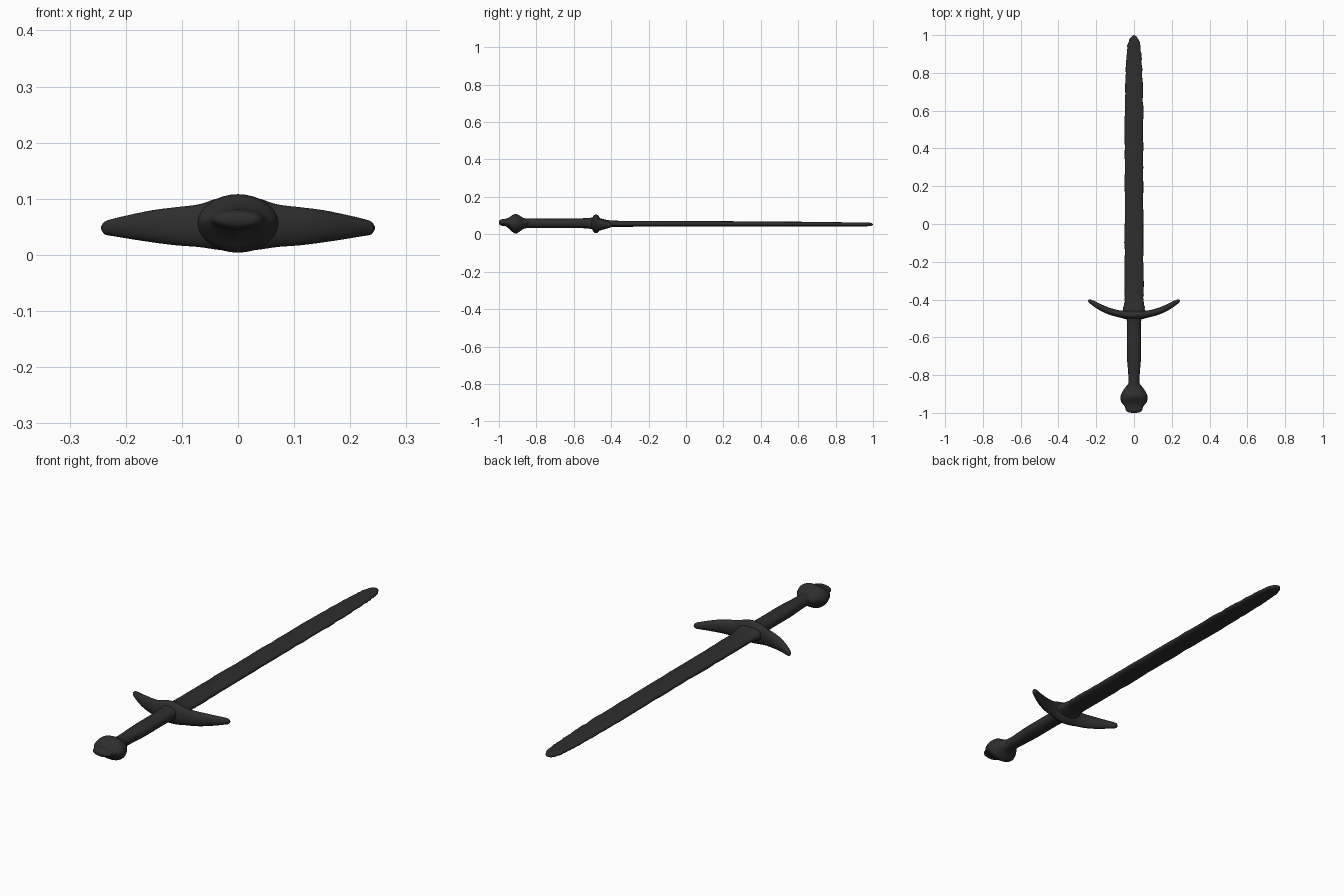
import bpy, bmesh, math, random
from mathutils import Vector

if "Cube" in bpy.data.objects:
    bpy.data.objects.remove(bpy.data.objects["Cube"])

random.seed(4)
dark = bpy.data.materials.new("dark iron")
dark.diffuse_color = (0.027, 0.027, 0.027, 1)
dark.use_nodes = True
dark.node_tree.nodes["Principled BSDF"].inputs["Base Color"].default_value = dark.diffuse_color
dark.roughness = 0.6


def smooth_keys(keys, n):
    """Catmull-Rom interpolation of tuples, n steps per span."""
    vs = [Vector(k) for k in keys]
    out = []
    for i in range(len(vs) - 1):
        a, b, c, d = vs[max(i - 1, 0)], vs[i], vs[i + 1], vs[min(i + 2, len(vs) - 1)]
        for s in range(n):
            t = s / n
            out.append(0.5 * (2 * b + (c - a) * t + (2 * a - 5 * b + 4 * c - d) * t * t
                              + (3 * b - a - 3 * c + d) * t ** 3))
    return out + [vs[-1]]


def loft(name, rings, sides=32, power=1.0):
    """Skin rings of (centre, side axis, half width, half height); height is along z."""
    bm = bmesh.new()
    loops = []
    for centre, axis, w, h in rings:
        loop = []
        for i in range(sides):
            a = 2 * math.pi * i / sides
            c, s = math.cos(a), math.sin(a)
            c, s = [math.copysign(abs(v) ** power, v) for v in (c, s)]
            loop.append(bm.verts.new(centre + axis * (w * c) + Vector((0, 0, h * s))))
        loops.append(loop)
    for p, q in zip(loops, loops[1:]):
        for i in range(sides):
            j = (i + 1) % sides
            bm.faces.new((p[i], p[j], q[j], q[i]))
    bm.faces.new(loops[0])
    bm.faces.new(loops[-1])
    bmesh.ops.recalc_face_normals(bm, faces=bm.faces)
    me = bpy.data.meshes.new(name)
    bm.to_mesh(me)
    bm.free()
    me.materials.append(dark)
    for f in me.polygons:
        f.use_smooth = True
    ob = bpy.data.objects.new(name, me)
    bpy.context.collection.objects.link(ob)
    return ob


def along_y(name, keys, n=6, power=1.0, wobble=0.0):
    """Keys are (y, half width, centre z, half height)."""
    rings = []
    for y, w, z, h in smooth_keys([k for k in keys], n):
        dx = random.uniform(-wobble, wobble)
        w += random.uniform(-wobble, wobble) if w > 0.03 else 0
        rings.append((Vector((dx, y, z)), Vector((1, 0, 0)), max(w, 0.001), max(h, 0.001)))
    return loft(name, rings, power=power)


# Blade: flat, slightly worn edges, rounded tip
along_y("blade", [(-0.49, 0.062, 0.057, 0.034), (-0.45, 0.058, 0.057, 0.026),
                  (-0.41, 0.051, 0.057, 0.018), (-0.34, 0.050, 0.056, 0.016),
                  (-0.1, 0.050, 0.056, 0.015), (0.2, 0.049, 0.056, 0.014),
                  (0.5, 0.049, 0.055, 0.013), (0.72, 0.046, 0.054, 0.012),
                  (0.86, 0.042, 0.053, 0.011), (0.93, 0.036, 0.053, 0.011),
                  (0.97, 0.027, 0.053, 0.010), (0.99, 0.015, 0.053, 0.008),
                  (1.0, 0.003, 0.053, 0.002)], power=0.8, wobble=0.0015)

# Grip
along_y("grip", [(-0.48, 0.042, 0.058, 0.036), (-0.54, 0.037, 0.059, 0.027),
                 (-0.70, 0.037, 0.059, 0.026), (-0.76, 0.033, 0.059, 0.026),
                 (-0.83, 0.029, 0.059, 0.025), (-0.88, 0.035, 0.059, 0.028)], power=0.9)

# Pommel: flared collar with a narrower end knob
along_y("pommel", [(-0.845, 0.030, 0.059, 0.025), (-0.868, 0.048, 0.058, 0.029),
                   (-0.89, 0.063, 0.057, 0.043), (-0.907, 0.070, 0.056, 0.052),
                   (-0.925, 0.072, 0.057, 0.047), (-0.945, 0.066, 0.060, 0.031),
                   (-0.965, 0.050, 0.063, 0.020), (-0.985, 0.043, 0.063, 0.017),
                   (-0.996, 0.032, 0.063, 0.012), (-1.0, 0.012, 0.063, 0.005)])

# Guard: arms sweeping toward the blade; keys are (x, y, z, half depth, half height)
arm = [(0.0, -0.481, 0.056, 0.026, 0.050), (0.035, -0.481, 0.055, 0.024, 0.046),
       (0.07, -0.477, 0.052, 0.019, 0.038), (0.11, -0.468, 0.051, 0.018, 0.034),
       (0.15, -0.454, 0.051, 0.017, 0.029), (0.19, -0.434, 0.050, 0.015, 0.022),
       (0.22, -0.416, 0.049, 0.012, 0.016), (0.236, -0.407, 0.048, 0.009, 0.012),
       (0.243, -0.404, 0.048, 0.003, 0.004)]
full = [(-k[0],) + k[1:] for k in arm[:0:-1]] + arm
samples = smooth_keys(full, 6)
rings = []
for i, k in enumerate(samples):
    a, b = samples[max(i - 1, 0)], samples[min(i + 1, len(samples) - 1)]
    t = Vector((b[0] - a[0], b[1] - a[1], 0)).normalized()
    rings.append((Vector(k[:3]), Vector((-t.y, t.x, 0)), k[3], k[4]))
loft("guard", rings)
